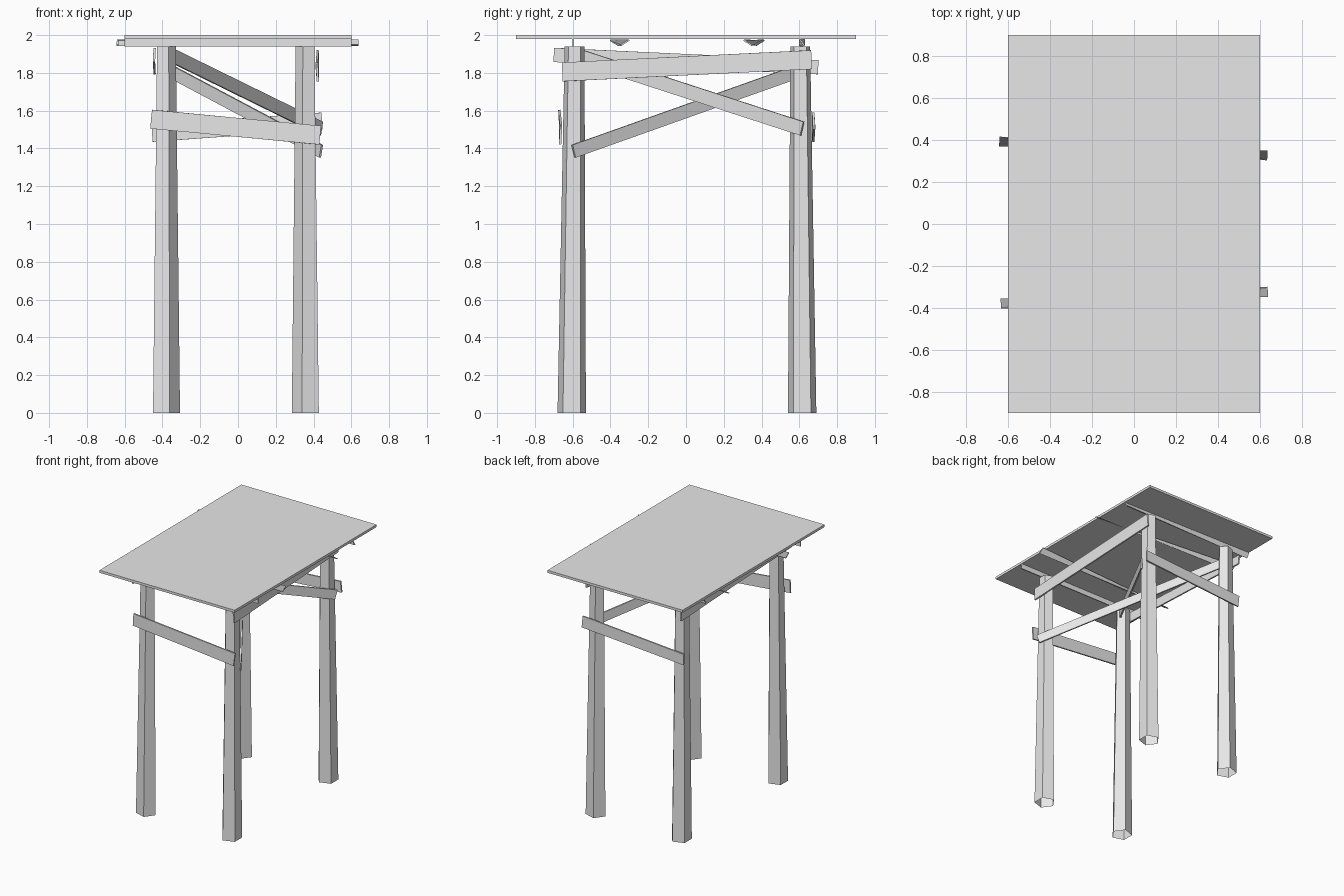
import bpy, bmesh, math
from mathutils import Vector, Matrix

if "Cube" in bpy.data.objects:
    bpy.data.objects.remove(bpy.data.objects["Cube"], do_unlink=True)

# Single plain grey
grey = bpy.data.materials.new("light_grey")
grey.use_nodes = True
colour = (0.8, 0.8, 0.8, 1)
grey.diffuse_color = colour
grey.node_tree.nodes["Principled BSDF"].inputs["Base Color"].default_value = colour


def finish(name, bm, recalc=True):
    if recalc:
        bmesh.ops.recalc_face_normals(bm, faces=bm.faces)
    mesh = bpy.data.meshes.new(name)
    bm.to_mesh(mesh)
    bm.free()
    mesh.materials.append(grey)
    obj = bpy.data.objects.new(name, mesh)
    bpy.context.collection.objects.link(obj)
    return obj


def board(name, start, end, width, thick=0.012, rolls=(0, 0)):
    """Thin board on edge between two points, each end rolled about its length."""
    start, end = Vector(start), Vector(end)
    along = (end - start).normalized()
    side = along.cross(Vector((0, 0, 1))).normalized()
    up = side.cross(along)
    bm = bmesh.new()
    rings = []
    for point, roll in zip((start, end), rolls):
        turn = Matrix.Rotation(math.radians(roll), 3, along)
        u, s = turn @ up * width / 2, turn @ side * thick / 2
        rings.append([bm.verts.new(point + a * u + b * s)
                      for a, b in ((1, 1), (1, -1), (-1, -1), (-1, 1))])
    a, b = rings
    bm.faces.new(a)
    bm.faces.new(b[::-1])
    for i in range(4):
        j = (i + 1) % 4
        bm.faces.new((a[i], a[j], b[j], b[i]))
    return finish(name, bm)


def leg(name, x, y, top_x, top_y):
    """Tapered five-sided post, open ended, with one corner facing inward."""
    inward = math.pi if x > 0 else 0
    bm = bmesh.new()
    rings = []
    for cx, cy, z, r in ((x, y, 0, 0.079), (top_x, top_y, 1.94, 0.055)):
        angles = [inward + i * math.tau / 5 for i in range(5)]
        rings.append([bm.verts.new((cx + r * math.cos(t), cy + r * math.sin(t), z))
                      for t in angles])
    low, high = rings
    for i in range(5):
        j = (i + 1) % 5
        bm.faces.new((low[i], low[j], high[j], high[i]))
    return finish(name, bm, recalc=False)


# Flat roof panel
bm = bmesh.new()
bmesh.ops.create_cube(bm, size=1)
bmesh.ops.scale(bm, vec=(1.2, 1.8, 0.02), verts=bm.verts)
bmesh.ops.translate(bm, vec=(0, 0, 1.99), verts=bm.verts)
finish("roof_panel", bm)

# Legs
for side, x, top_x in (("right", -0.386, -0.384), ("left", 0.364, 0.36)):
    leg("front_leg_" + side, x, -0.605, top_x, -0.59)
    leg("back_leg_" + side, x, 0.615, top_x, 0.605)

# Roof battens: twisted inner pair, upright pair over the legs
board("batten_inner_back", (-0.642, 0.393, 1.96), (0.636, 0.327, 1.96), 0.052, 0.008, (-57, 57))
board("batten_inner_front", (-0.635, -0.38, 1.96), (0.638, -0.323, 1.96), 0.052, 0.008, (57, -57))
board("batten_outer_back", (-0.6, 0.615, 1.96), (0.6, 0.615, 1.96), 0.045, 0.008, (-35, 35))
board("batten_outer_front", (-0.6, -0.6, 1.96), (0.6, -0.6, 1.96), 0.042, 0.008)

# Rails nailed to the outside of the legs
board("front_rail", (-0.46, -0.668, 1.555), (0.435, -0.664, 1.47), 0.1, rolls=(3, -3))
board("back_rail", (-0.455, 0.676, 1.48), (0.445, 0.676, 1.545), 0.09, rolls=(-3, 3))
board("left_rail", (0.42, -0.655, 1.805), (0.42, 0.665, 1.87), 0.1, rolls=(-3, 3))
board("right_rail", (-0.443, -0.7, 1.895), (-0.443, 0.7, 1.83), 0.075, rolls=(3, -3))

# Crossed diagonal braces from corner to corner
board("brace_to_front_left", (-0.36, 0.6, 1.81), (0.44, -0.595, 1.385), 0.07)
board("brace_to_back_left", (-0.345, -0.57, 1.89), (0.44, 0.615, 1.505), 0.075)
